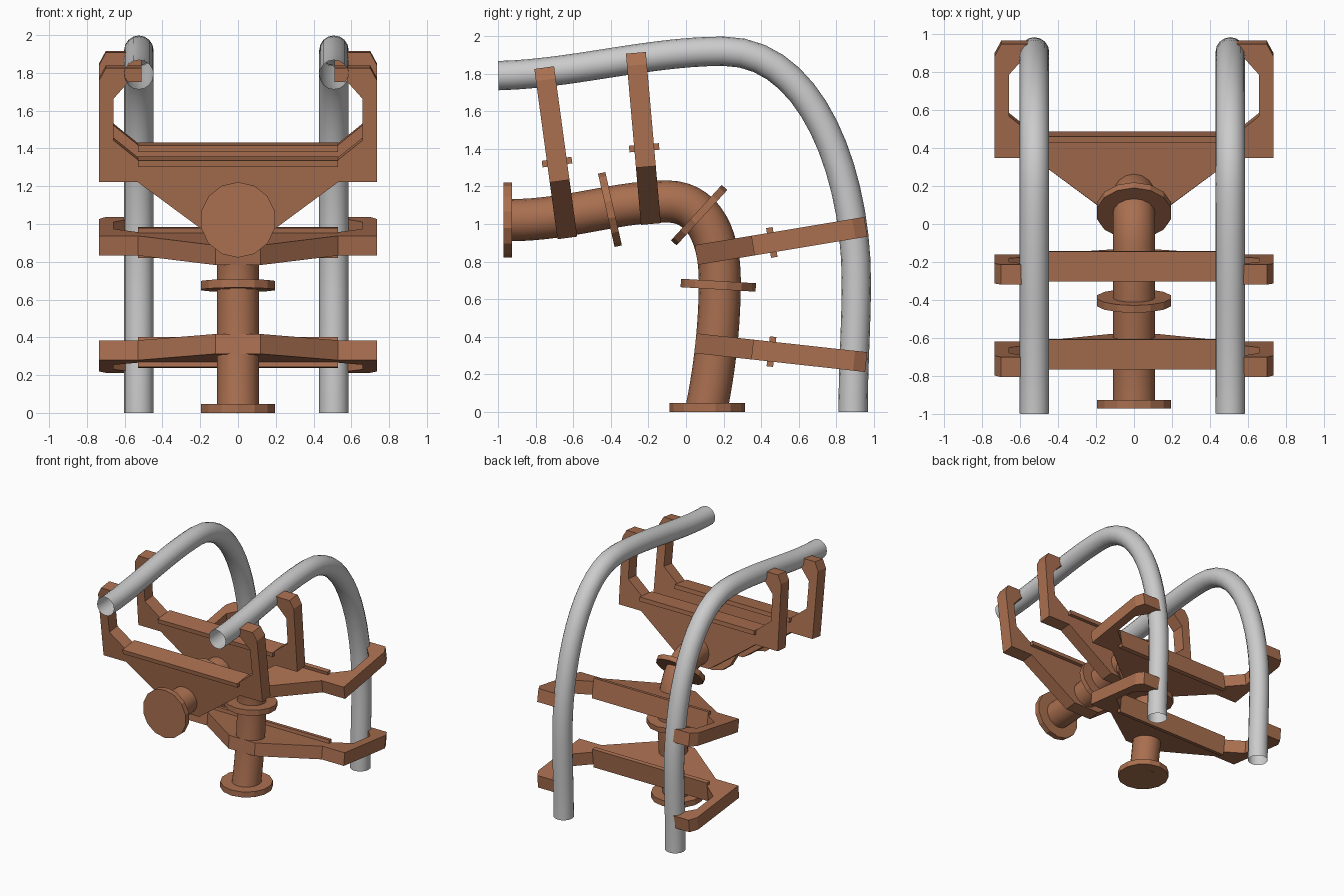
import bpy, bmesh
from mathutils import Matrix, Vector

if "Cube" in bpy.data.objects:
    bpy.data.objects.remove(bpy.data.objects["Cube"])

brown = bpy.data.materials.new("brown_paint")
brown.diffuse_color = (0.40, 0.16, 0.08, 1)
brown.use_nodes = True
brown.node_tree.nodes["Principled BSDF"].inputs["Base Color"].default_value = brown.diffuse_color


def finish(bm, name):
    bmesh.ops.recalc_face_normals(bm, faces=bm.faces[:])
    me = bpy.data.meshes.new(name)
    bm.to_mesh(me)
    bm.free()
    ob = bpy.data.objects.new(name, me)
    bpy.context.collection.objects.link(ob)
    me.materials.append(brown)
    return ob


def frame(origin, x, y, z):
    m = Matrix((x, y, z)).transposed().to_4x4()
    m.translation = origin
    return m


def tube(name, x, pts, radius, mat=None):
    """Sweep a round tube along bezier points (left handle, point, right handle) in the YZ plane."""
    cu = bpy.data.curves.new(name, 'CURVE')
    cu.dimensions = '3D'
    cu.bevel_depth = radius
    cu.bevel_resolution = 6
    cu.resolution_u = 14
    sp = cu.splines.new('BEZIER')
    sp.bezier_points.add(len(pts) - 1)
    for bp, (l, c, r) in zip(sp.bezier_points, pts):
        bp.handle_left_type = bp.handle_right_type = 'FREE'
        bp.handle_left, bp.co, bp.handle_right = (x, *l), (x, *c), (x, *r)
    ob = bpy.data.objects.new(name, cu)
    bpy.context.collection.objects.link(ob)
    if mat:
        cu.materials.append(mat)
    bpy.ops.object.select_all(action='DESELECT')
    ob.select_set(True)
    bpy.context.view_layer.objects.active = ob
    bpy.ops.object.convert(target='MESH')
    bpy.ops.object.shade_smooth()


# Two open running rails
rail = [((-1.2, 1.79), (-1, 1.79), (-0.6, 1.80)),
        ((-0.2, 1.92), (0.2, 1.92), (0.68, 1.92)),
        ((0.907, 1.25), (0.907, 0.7), (0.907, 0.45)),
        ((0.89, 0.25), (0.89, 0), (0.89, -0.1))]
tube("left_rail", -0.525, rail, 0.078)
tube("right_rail", 0.508, rail, 0.078)

# Central spine pipe
spine = [((-1.1, 1.02), (-0.95, 1.02), (-0.62, 1.02)),
         ((-0.38, 1.12), (-0.1, 1.12), (0.10, 1.12)),
         ((0.18, 0.92), (0.18, 0.7), (0.18, 0.45)),
         ((0.15, 0.22), (0.11, 0.02), (0.1, 0))]
tube("spine_pipe", 0, spine, 0.112, brown)


# Bolted flange discs on the spine
def flange(name, center, axis, thick):
    x, z = Vector((1, 0, 0)), Vector((0, *axis)).normalized()
    bm = bmesh.new()
    bmesh.ops.create_cone(bm, cap_ends=True, segments=14, radius1=0.2, radius2=0.2, depth=thick,
                          matrix=frame(Vector((0, *center)), x, z.cross(x), z))
    finish(bm, name)


flange("front_end_flange", (-0.95, 1.022), (-1, 0), 0.045)
flange("upper_flange", (-0.405, 1.077), (-0.975, -0.22), 0.04)
flange("bend_flange", (0.07, 1.047), (-0.72, 0.66), 0.04)
flange("lower_flange", (0.172, 0.674), (0.06, 1), 0.045)
flange("base_flange", (0.113, 0.023), (0, 1), 0.046)

# Cross tie outline, right half: tapered web, upright arm, hooked tip
half = [(0.12, 0), (0.53, 0.305), (0.735, 0.305), (0.735, 0.85), (0.70, 0.915), (0.51, 0.915),
        (0.51, 0.84), (0.58, 0.84), (0.66, 0.75), (0.66, 0.53), (0.53, 0.425), (0.53, 0.41)]
outline = half + [(-x, v) for x, v in reversed(half)]


def prism(name, pts, m, depth):
    bm = bmesh.new()
    f = bm.faces.new([bm.verts.new((u, v, -depth / 2)) for u, v in pts])
    ext = bmesh.ops.extrude_face_region(bm, geom=[f])['geom']
    bmesh.ops.translate(bm, vec=(0, 0, depth), verts=[g for g in ext if isinstance(g, bmesh.types.BMVert)])
    bmesh.ops.transform(bm, matrix=m, verts=bm.verts[:])
    finish(bm, name)


def tie(name, start, end):
    x = Vector((1, 0, 0))
    v = (Vector((0, *end)) - Vector((0, *start))).normalized()
    m = frame(Vector((0, *start)), x, v, x.cross(v))
    prism(name, outline, m, 0.106)
    # stiffening plate along the inner edge of the web
    prism(name + "_plate", [(-0.53, 0.39), (0.53, 0.39), (0.53, 0.425), (-0.53, 0.425)], m, 0.16)


tie("front_tie", (-0.632, 0.926), (-0.755, 1.832))
tie("upper_tie", (-0.187, 1.0), (-0.267, 1.912))
tie("middle_tie", (0.055, 0.835), (0.957, 0.985))
tie("lower_tie", (0.05, 0.365), (0.957, 0.265))
